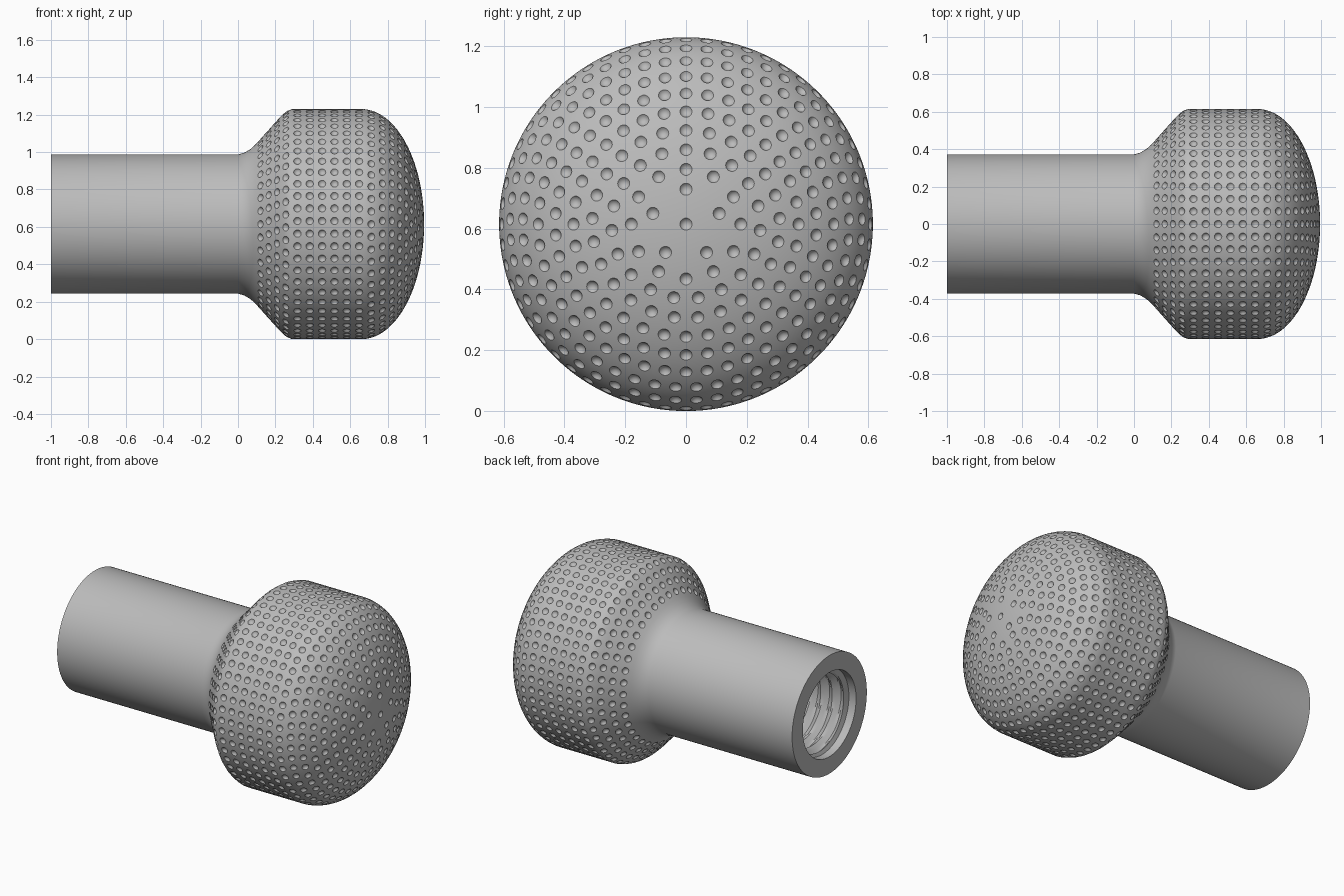
import bpy, bmesh
from math import pi, sin, cos, tau, hypot
from mathutils import Vector

if "Cube" in bpy.data.objects:
    bpy.data.objects.remove(bpy.data.objects["Cube"], do_unlink=True)

CENTRE_Z = 0.615
HEAD_R, SHAFT_R = 0.615, 0.372
SEGMENTS = 180
PITCH = 0.08

grey = bpy.data.materials.new("grey_metal")
grey.use_nodes = True
grey.diffuse_color = (0.5, 0.5, 0.5, 1)
grey.node_tree.nodes["Principled BSDF"].inputs["Base Color"].default_value = (0.5, 0.5, 0.5, 1)


def around(x, r, a):
    """Point at radius r about the long axis, angle measured from the top."""
    return Vector((x, r * sin(a), CENTRE_Z + r * cos(a)))


def make_object(name, verts, faces):
    mesh = bpy.data.meshes.new(name)
    mesh.from_pydata(verts, [], faces)
    bm = bmesh.new()
    bm.from_mesh(mesh)
    bmesh.ops.remove_doubles(bm, verts=bm.verts, dist=1e-5)
    bmesh.ops.recalc_face_normals(bm, faces=bm.faces)
    bm.to_mesh(mesh)
    bm.free()
    mesh.materials.append(grey)
    obj = bpy.data.objects.new(name, mesh)
    bpy.context.collection.objects.link(obj)
    return obj


# Head outline: elliptical dome, straight band, then a shoulder easing into the shaft
dome = [(0.66 + 0.335 * cos(t), HEAD_R * sin(t))
        for t in (pi / 2 * i / 36 for i in range(37))]
band = [(0.66 - 0.37 * i / 8, HEAD_R) for i in range(1, 9)]
shoulder = [(0.265, 0.606), (0.245, 0.592), (0.22, 0.567), (0.17, 0.511), (0.12, 0.455),
            (0.09, 0.422), (0.065, 0.4), (0.035, 0.382), (0, SHAFT_R)]
head = dome + band + shoulder

# Shaft, open end, and threaded bore (third value marks the helical thread)
outline = [(x, r, False) for x, r in head]
outline += [(-1, SHAFT_R, False), (-1, 0.265, False), (-0.95, 0.265, False)]
outline += [(-0.94 + PITCH / 8 * i, 0.225, True) for i in range(85)]
outline += [(-0.09, 0.225, False), (-0.09, 0, False)]

verts, faces = [], []
for x, r, threaded in outline:
    for j in range(SEGMENTS):
        turn = j / SEGMENTS
        ridge = 0.035 * abs(2 * ((x / PITCH - turn) % 1) - 1) if threaded else 0
        verts.append(around(x, r + ridge, turn * tau))
for i in range(len(outline) - 1):
    for j in range(SEGMENTS):
        k = (j + 1) % SEGMENTS
        a, b = i * SEGMENTS, (i + 1) * SEGMENTS
        if outline[i][1] == 0:
            faces.append((a, b + j, b + k))
        elif outline[i + 1][1] == 0:
            faces.append((a + j, b, a + k))
        else:
            faces.append((a + j, b + j, b + k, a + k))
knob = make_object("dimpled_knob", verts, faces)


def along_head(distance):
    """Position and outward slope on the head outline at an arc length from the tip."""
    for (x0, r0), (x1, r1) in zip(head, head[1:]):
        step = hypot(x1 - x0, r1 - r0)
        if distance <= step:
            f = distance / step
            return x0 + f * (x1 - x0), r0 + f * (r1 - r0), (r1 - r0) / step, (x0 - x1) / step
        distance -= step


# Dimple cutters: small balls set in rings, poles aligned with the surface
BALL_R, LIFT, SIDES, ROWS = 0.0235, 0.011, 14, 8
ball_verts, ball_faces = [], []


def add_ball(centre, normal):
    turn = normal.to_track_quat('Z', 'Y')
    start = len(ball_verts)
    poles = [centre + normal * BALL_R, centre - normal * BALL_R]
    ball_verts.extend(poles)
    for i in range(1, ROWS):
        t = pi * i / ROWS
        for j in range(SIDES):
            a = tau * j / SIDES
            ball_verts.append(centre + turn @ Vector(
                (sin(t) * cos(a), sin(t) * sin(a), cos(t))) * BALL_R)
    for j in range(SIDES):
        k = (j + 1) % SIDES
        ring = [start + 2 + i * SIDES for i in range(ROWS - 1)]
        ball_faces.append((start, ring[0] + j, ring[0] + k))
        ball_faces.append((start + 1, ring[-1] + k, ring[-1] + j))
        for p, q in zip(ring, ring[1:]):
            ball_faces.append((p + j, q + j, q + k, p + k))


add_ball(Vector((0.995 + LIFT, 0, CENTRE_Z)), Vector((1, 0, 0)))
for row in range(20):
    x, r, nx, nr = along_head(0.115 + 0.066 * row)
    count = int(103 * r - 6)
    for j in range(count):
        a = tau * j / count
        normal = Vector((nx, nr * sin(a), nr * cos(a)))
        add_ball(around(x, r, a) + normal * LIFT, normal)
cutter = make_object("dimple_cutter", ball_verts, ball_faces)
cutter.hide_render = True

# Cut the dimples and shade
bpy.ops.object.select_all(action='DESELECT')
bpy.context.view_layer.objects.active = knob
knob.select_set(True)
cut = knob.modifiers.new("dimples", 'BOOLEAN')
cut.operation = 'DIFFERENCE'
cut.solver = 'MANIFOLD'
cut.object = cutter
bpy.ops.object.modifier_apply(modifier=cut.name)
bpy.data.objects.remove(cutter, do_unlink=True)
bpy.ops.object.shade_smooth_by_angle(angle=pi / 6)
